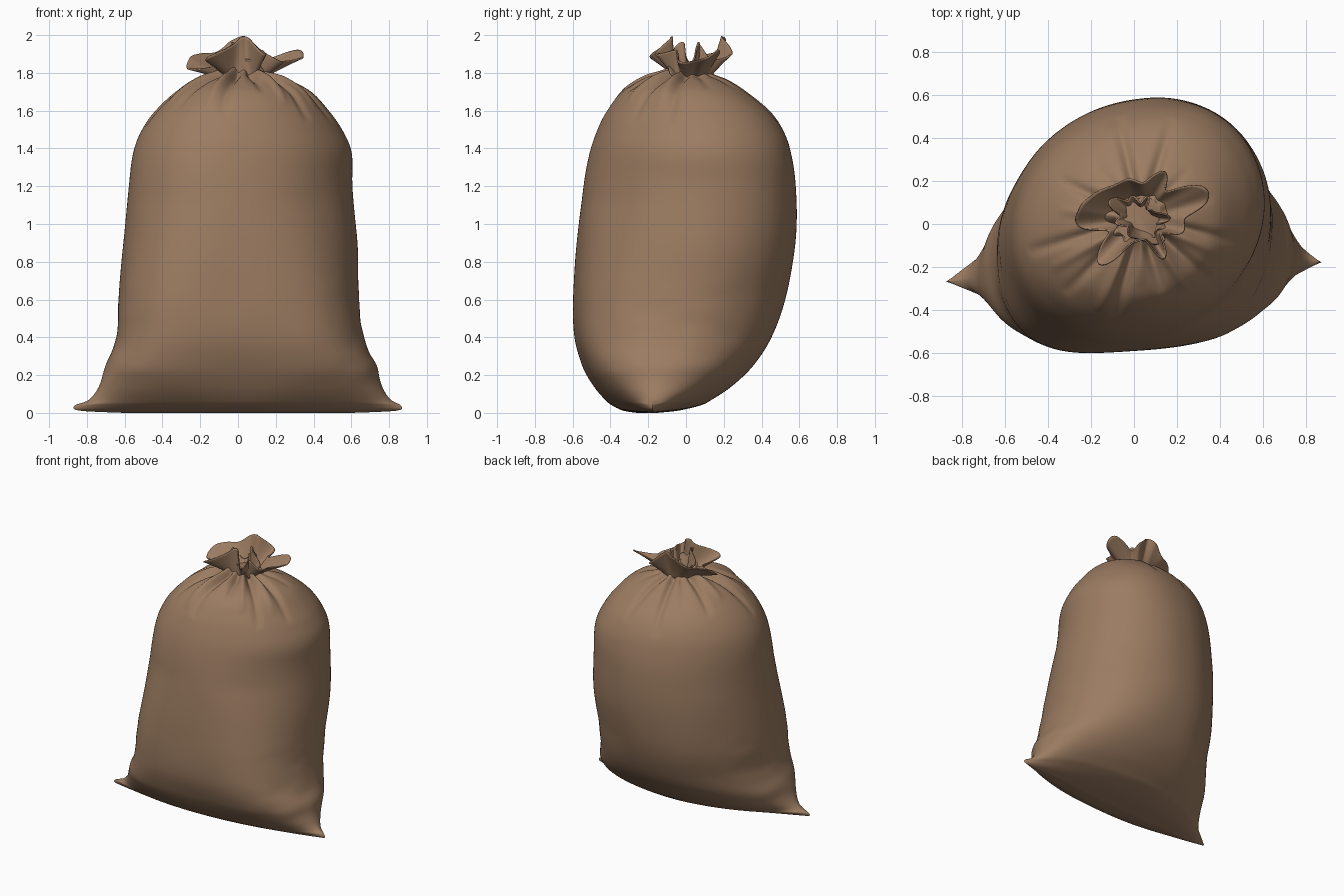
import bpy, bmesh, math
from mathutils import Vector, noise

if "Cube" in bpy.data.objects:
    bpy.data.objects.remove(bpy.data.objects["Cube"])

burlap = bpy.data.materials.new("brown burlap")
burlap.diffuse_color = (0.33, 0.2, 0.12, 1)
burlap.use_nodes = True
burlap.node_tree.nodes["Principled BSDF"].inputs["Base Color"].default_value = burlap.diffuse_color


def catmull(p0, p1, p2, p3, t):
    return [0.5 * (2 * b + (c - a) * t + (2 * a - 5 * b + 4 * c - d) * t * t
                   + (3 * b - a - 3 * c + d) * t ** 3)
            for a, b, c, d in zip(p0, p1, p2, p3)]


def skin(bm, rings):
    """Bridge closed rings of equal length with quads."""
    vs = [[bm.verts.new(p) for p in ring] for ring in rings]
    n = len(vs[0])
    for lo, hi in zip(vs, vs[1:]):
        for j in range(n):
            k = (j + 1) % n
            bm.faces.new((lo[j], lo[k], hi[k], hi[j]))
    return vs


def finish(bm, name, angle):
    me = bpy.data.meshes.new(name)
    bm.to_mesh(me)
    bm.free()
    me.materials.append(burlap)
    ob = bpy.data.objects.new(name, me)
    bpy.context.collection.objects.link(ob)
    bpy.context.view_layer.objects.active = ob
    ob.select_set(True)
    bpy.ops.object.shade_smooth_by_angle(angle=math.radians(angle))
    ob.select_set(False)
    return ob


# Sack body sections: z, left x, right x, front y, back y, side-seam y, cusp sharpness
SECTIONS = [
    (0.00, -.60, .60, -.25, -.16, -.21, .9),
    (0.012, -.84, .84, -.33, -.04, -.22, 1.0),
    (0.04, -.865, .862, -.39, .08, -.22, .9),
    (0.07, -.79, .81, -.425, .14, -.21, .65),
    (0.14, -.735, .76, -.48, .245, -.19, .5),
    (0.25, -.705, .732, -.54, .36, -.16, .5),
    (0.40, -.645, .67, -.585, .46, -.11, .5),
    (0.60, -.635, .64, -.595, .53, -.06, .5),
    (0.90, -.605, .63, -.575, .582, 0, .5),
    (1.20, -.58, .605, -.545, .582, .02, .5),
    (1.38, -.555, .60, -.51, .555, .02, .5),
    (1.50, -.51, .55, -.47, .51, .02, .5),
    (1.60, -.44, .48, -.42, .44, .02, .5),
    (1.70, -.33, .39, -.34, .32, .02, .5),
    (1.76, -.22, .28, -.23, .23, .02, .5),
    (1.79, -.13, .18, -.13, .17, .02, .5),
    (1.82, -.08, .13, -.08, .13, .02, .5),
]
SIDES, STEPS = 180, 7


def section_ring(s):
    z, xl, xr, yf, yb, yc, b = s
    z = max(z, 0)
    # front is boxier around the filled lower part, round above
    a_front = 1.8 + 1.9 * min(1, z / .22) * min(1, max(.2, (1.3 - z) / .9))
    a_back = 1.8 + .4 * min(1, z / .3)
    hw = (xr - xl) / 2
    left = .045 + .045 * min(1, z / 1.1)
    right = .045 + .04 * min(1, max(-.3, (z - .8) / .5) if z > .3 else -z)
    ring = []
    for j in range(SIDES):
        t = math.tau * j / SIDES
        u, v = math.cos(t), math.sin(t)
        a, reach = (a_back, yb - yc) if v > 0 else (a_front, yf - yc)
        f = .985 * max(0, 1 - abs(u) ** a) ** max(b, .3)
        tilt = (left + (right - left) * (1 + u) / 2) * min(1, hw / .62)
        ring.append(((xl + xr) / 2 + hw * u, yc + tilt * u + f * reach, z))
    return ring


rings = []
last = len(SECTIONS) - 1
for i in range(last):
    ctrl = [SECTIONS[min(max(i + o, 0), last)] for o in (-1, 0, 1, 2)]
    for k in range(STEPS):
        rings.append(section_ring(catmull(*ctrl, k / STEPS)))
rings.append(section_ring(SECTIONS[-1]))

bm = bmesh.new()
vs = skin(bm, rings)
bm.faces.new(vs[0][::-1])
bm.faces.new(vs[-1])
bm.normal_update()

# Gathered pleats radiating from the neck: angle, reach, depth (minus is a raised fold)
NECK = Vector((.03, .03))
PLEATS = [(197, .55, .045), (210, .48, -.03), (225, .50, .04), (246, .48, -.04),
          (256, .48, .05), (270, .32, -.02), (286, .36, .045), (303, .40, -.04),
          (318, .46, .045), (335, .42, -.03), (346, .48, .04), (15, .35, .02),
          (45, .32, .02), (72, .48, .04), (103, .48, .045), (130, .35, .02),
          (155, .42, .045), (175, .38, -.03)]
moves = []
for v in bm.verts:
    d = 0
    p = Vector((v.co.x, v.co.y)) - NECK
    r = p.length
    if v.co.z > 1.35:
        ang = math.degrees(math.atan2(p.y, p.x))
        for a, reach, depth in PLEATS:
            off = math.radians((ang - a + 180) % 360 - 180) * r
            fade = max(0, 1 - r / reach) ** .6 * min(1, r / .15)
            d -= depth * fade * math.exp(-(off / .024) ** 2)
    # soft dents over the cloth
    calm = min(1, v.co.z / .25)
    d += .005 * calm * noise.noise(v.co * 3)
    # creases where the bottom corners are pinched
    if abs(v.co.x) > .45 and v.co.z < .7:
        d += .006 * calm * (abs(v.co.x) - .45) / .2 * noise.noise(
            Vector((v.co.x * 4, v.co.y * 5, v.co.z * 11)))
    moves.append((v, v.normal * d))
for v, m in moves:
    v.co += m
finish(bm, "sack_body", 60)

# Ruffled mouth: angle, lip radius, lip height
LIP = [(0, .21, 1.86), (14, .31, 1.88), (27, .31, 1.92), (45, .18, 1.87),
       (62, .25, 1.90), (85, .15, 1.99), (110, .19, 1.97), (135, .21, 1.91),
       (157, .24, 1.90), (172, .28, 1.88), (188, .30, 1.82), (204, .17, 1.84),
       (228, .28, 1.88), (247, .14, 1.95), (265, .12, 1.99), (285, .12, 1.98),
       (300, .21, 1.90), (320, .12, 1.92), (341, .22, 1.86)]


def ruffle(name, scale, turn, drop):
    n, per, rows = len(LIP), 8, 14
    lip = []
    for i in range(n):
        ctrl = []
        for o in (-1, 0, 1, 2):
            a, r, z = LIP[(i + o) % n]
            ctrl.append((a + 360 * ((i + o) // n), r, z))
        lip += [catmull(*ctrl, k / per) for k in range(per)]
    out = []
    for q in range(rows + 1):
        s = q / rows
        ring = []
        for a, r, z in lip:
            t = math.radians(a + turn)
            rad = scale * (.10 + (r - .10) * s ** .95 + .012 * math.sin(5 * t) * s)
            ring.append((NECK.x + rad * math.cos(t), NECK.y + rad * math.sin(t),
                         1.765 + (z - drop - 1.765) * s ** .8))
        out.append(ring)
    b = bmesh.new()
    skin(b, out)
    ob = finish(b, name, 50)
    mod = ob.modifiers.new("cloth thickness", 'SOLIDIFY')
    mod.thickness = .008
    mod.offset = 0


ruffle("mouth_ruffle", 1.0, 0, 0)
ruffle("inner_mouth_fold", .5, 130, .03)
